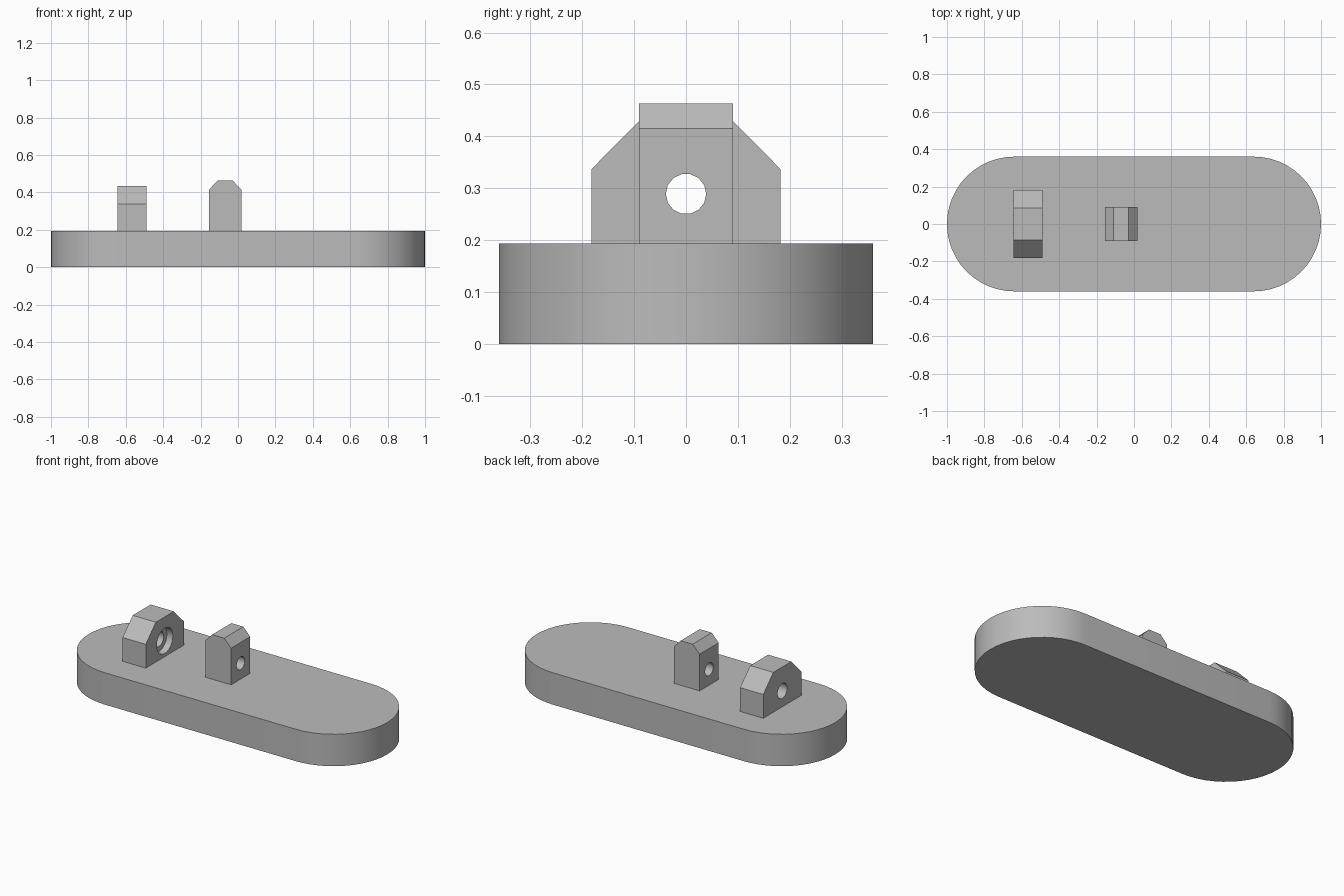
import bpy
import bmesh
from math import cos, sin, pi, radians
from mathutils import Matrix, Vector

default = bpy.data.objects.get("Cube")
if default:
    bpy.data.objects.remove(default, do_unlink=True)

# Single plain material
grey = bpy.data.materials.new("plain_grey")
grey.use_nodes = True
COLOUR = (0.5, 0.5, 0.5, 1)
grey.diffuse_color = COLOUR
grey.node_tree.nodes["Principled BSDF"].inputs["Base Color"].default_value = COLOUR

BASE_TOP = 0.193
HOLE_Z = 0.289


def extrude_profile(name, points, offset):
    """Make a solid by sweeping a closed profile along an offset."""
    bm = bmesh.new()
    face = bm.faces.new([bm.verts.new(p) for p in points])
    swept = bmesh.ops.extrude_face_region(bm, geom=[face])["geom"]
    verts = [v for v in swept if isinstance(v, bmesh.types.BMVert)]
    bmesh.ops.translate(bm, verts=verts, vec=Vector(offset))
    bmesh.ops.recalc_face_normals(bm, faces=bm.faces)
    mesh = bpy.data.meshes.new(name)
    bm.to_mesh(mesh)
    bm.free()
    mesh.materials.append(grey)
    obj = bpy.data.objects.new(name, mesh)
    bpy.context.collection.objects.link(obj)
    return obj


def bore(obj, radius, x0, x1, sides):
    """Cut a round hole along x between x0 and x1."""
    ring = [(x0, radius * cos(2 * pi * i / sides), HOLE_Z + radius * sin(2 * pi * i / sides))
            for i in range(sides)]
    cutter = extrude_profile("hole_cutter", ring, (x1 - x0, 0, 0))
    cutter.hide_render = True
    mod = obj.modifiers.new("hole", "BOOLEAN")
    mod.operation = "DIFFERENCE"
    mod.solver = "EXACT"
    mod.object = cutter
    activate(obj)
    bpy.ops.object.modifier_apply(modifier=mod.name)
    bpy.data.objects.remove(cutter, do_unlink=True)


def activate(obj):
    bpy.ops.object.select_all(action="DESELECT")
    obj.select_set(True)
    bpy.context.view_layer.objects.active = obj


def smooth(obj):
    activate(obj)
    bpy.ops.object.shade_smooth_by_angle(angle=radians(35))


def chamfered(half, top_half, shoulder, top):
    """Upright outline with two sloped top corners, as (across, height)."""
    return [(-half, BASE_TOP), (half, BASE_TOP), (half, shoulder),
            (top_half, top), (-top_half, top), (-half, shoulder)]


# Base plate with rounded ends
R, STEPS = 0.36, 24
outline = []
for side in (1, -1):
    for i in range(STEPS + 1):
        a = -pi / 2 + pi * i / STEPS
        outline.append((side * (1 - R + R * cos(a)), side * R * sin(a), 0))
base = extrude_profile("base_plate", outline, (0, 0, BASE_TOP))
smooth(base)

# Wide bracket with a through hole and a recess on its inner side
wide = extrude_profile("wide_bracket",
                       [(-0.645, y, z) for y, z in chamfered(0.182, 0.086, 0.337, 0.434)],
                       (0.155, 0, 0))
bore(wide, 0.046, -0.8, -0.4, 16)
bore(wide, 0.077, -0.53, -0.4, 24)
smooth(wide)

# Narrow bracket with a through hole
narrow = extrude_profile("narrow_bracket",
                         [(x - 0.0685, -0.091, z) for x, z in chamfered(0.0865, 0.04, 0.415, 0.463)],
                         (0, 0.182, 0))
bore(narrow, 0.039, -0.3, 0.2, 14)
smooth(narrow)
